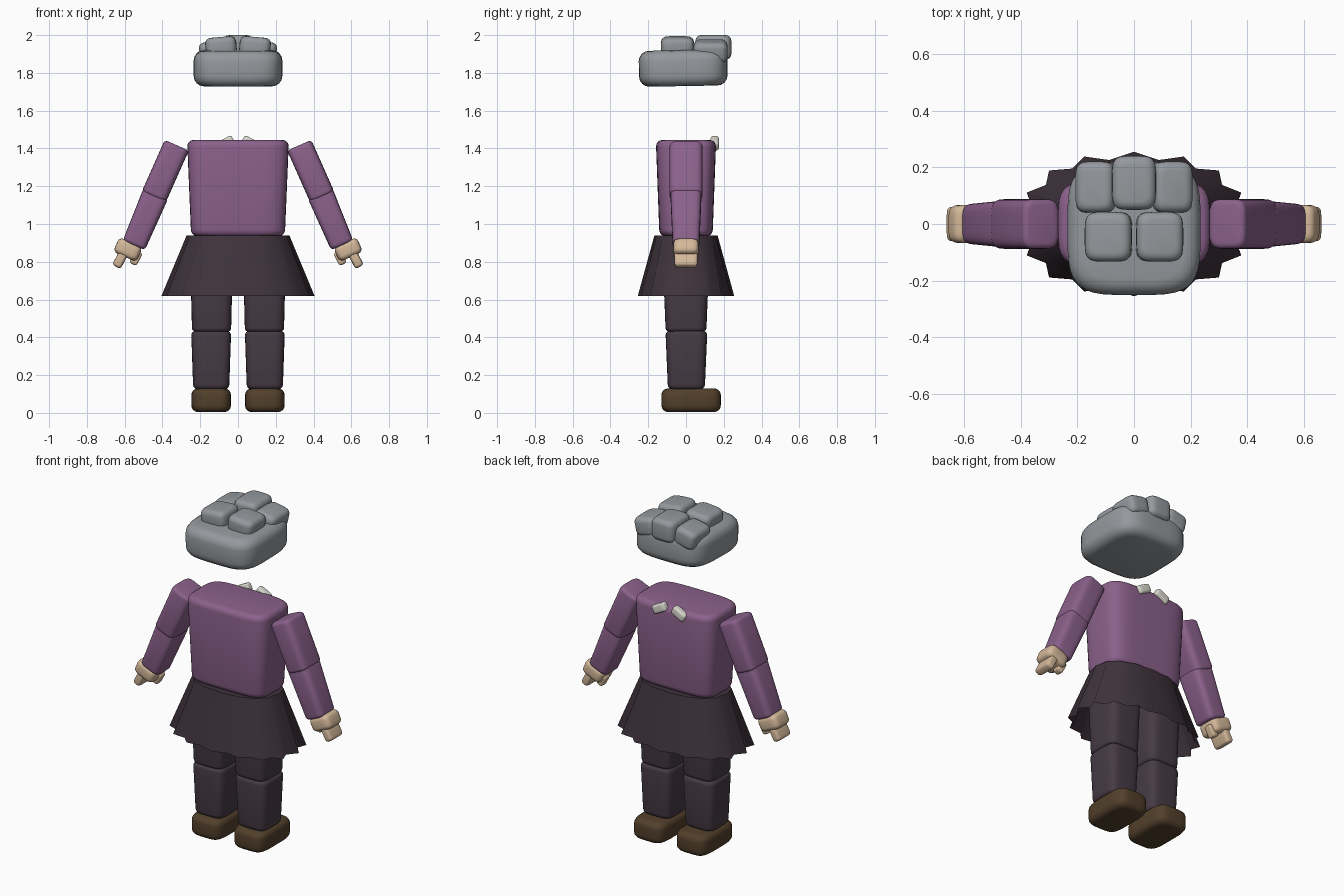
import bpy, bmesh, math
from mathutils import Matrix, Vector

default = bpy.data.objects.get("Cube")
if default:
    bpy.data.objects.remove(default)


def material(name, color):
    m = bpy.data.materials.new(name)
    m.use_nodes = True
    m.diffuse_color = (*color, 1)
    m.node_tree.nodes["Principled BSDF"].inputs["Base Color"].default_value = (*color, 1)
    return m


purple = material("purple_knit", (0.26, 0.12, 0.26))
skirt_dark = material("dark_skirt", (0.05, 0.033, 0.045))
stocking = material("dark_stocking", (0.062, 0.043, 0.058))
brown = material("brown_leather", (0.085, 0.05, 0.024))
grey = material("grey_hair", (0.30, 0.32, 0.34))
skin = material("skin", (0.66, 0.48, 0.32))
cream = material("cream_collar", (0.70, 0.69, 0.62))


def oval(angle, power):
    """Point on a unit superellipse."""
    c, s = math.cos(angle), math.sin(angle)
    e = 2 / power
    return math.copysign(abs(c) ** e, c), math.copysign(abs(s) ** e, s)


def finish(bm, name, mat):
    bmesh.ops.recalc_face_normals(bm, faces=bm.faces)
    mesh = bpy.data.meshes.new(name)
    bm.to_mesh(mesh)
    bm.free()
    mesh.materials.append(mat)
    obj = bpy.data.objects.new(name, mesh)
    bpy.context.collection.objects.link(obj)
    return obj


def loft(bm, rings):
    """Skin a stack of rings with smooth quads."""
    loops = [[bm.verts.new(p) for p in ring] for ring in rings]
    for a, b in zip(loops, loops[1:]):
        for i in range(len(a)):
            j = (i + 1) % len(a)
            bm.faces.new((a[i], a[j], b[j], b[i])).smooth = True
    return loops


def soft_box(name, center, size, mat, edge=0.03, base=(1, 1), power=4.5,
             tilt=0, pitch=0, sides=40):
    """Upright cushion block: rounded plan, rounded rims, scaled at its base."""
    w, d, h = (v / 2 for v in size)
    steps = [math.radians(a) for a in (0, 22.5, 45, 67.5, 90)]
    levels = [(-h + edge * (1 - math.cos(a)), edge * (1 - math.sin(a))) for a in steps]
    levels += [(-z, inset) for z, inset in reversed(levels)]
    rings = []
    for z, inset in levels:
        t = (z + h) / (2 * h)
        sx = (w - inset) * (base[0] + (1 - base[0]) * t)
        sy = (d - inset) * (base[1] + (1 - base[1]) * t)
        ring = []
        for i in range(sides):
            px, py = oval(math.tau * (i + 0.5) / sides, power)
            ring.append(Vector((px * sx, py * sy, z)))
        rings.append(ring)
    bm = bmesh.new()
    loops = loft(bm, rings)
    for loop in (loops[0], loops[-1]):
        bm.faces.new(loop).smooth = True
    turn = Matrix.Rotation(math.radians(tilt), 4, 'Y') @ Matrix.Rotation(math.radians(pitch), 4, 'X')
    bm.transform(Matrix.Translation(center) @ turn)
    return finish(bm, name, mat)


def pair(name, center, size, mat, tilt=0, **kw):
    """Same part on both sides of the body."""
    for side, s in (("left", 1), ("right", -1)):
        x, y, z = center
        soft_box(f"{side}_{name}", (s * x, y, z), size, mat, tilt=s * tilt, **kw)


# Hair: broad cap with five curls on top
soft_box("hair_cap", (0, -0.015, 1.825), (0.47, 0.47, 0.19), grey,
         edge=0.055, power=4, pitch=1)
soft_box("hair_curl_back", (0, 0.145, 1.935), (0.155, 0.19, 0.13), grey, edge=0.03)
pair("hair_curl_back", (0.133, 0.13, 1.915), (0.14, 0.18, 0.11), grey, tilt=12, edge=0.03)
pair("hair_curl_front", (0.09, -0.045, 1.94), (0.165, 0.175, 0.10), grey, tilt=5, edge=0.03)

# Torso and collar tabs
soft_box("torso", (0, 0, 1.19), (0.54, 0.32, 0.51), purple,
         edge=0.035, base=(0.92, 0.88), power=4.5)
pair("collar_tab", (0.065, 0.152, 1.428), (0.09, 0.045, 0.05), cream, tilt=28, edge=0.012)

# Pleated skirt, open at the hem
hem, waist = [], []
count = 32
for i in range(count):
    px, py = oval(math.tau * i / count, 2.3)
    fold = 0.90 if i % 2 else 1.0
    gather = 0.97 if i % 2 else 1.0
    hem.append((0.405 * px * fold, 0.255 * py * fold, 0.62))
    waist.append((0.272 * px * gather, 0.167 * py * gather, 0.94))
bm = bmesh.new()
top = loft(bm, [hem, waist])[-1]
cap = bm.faces.new(top)
for e in cap.edges:
    e.smooth = False
finish(bm, "skirt", skirt_dark)

# Arms
pair("upper_arm", (0.385, 0, 1.28), (0.14, 0.175, 0.30), purple, tilt=-24, edge=0.02)
pair("forearm", (0.493, 0, 1.025), (0.142, 0.165, 0.30), purple, tilt=-23, edge=0.02,
     base=(0.90, 0.86))

# Hands
pair("palm", (0.583, 0, 0.865), (0.135, 0.135, 0.085), skin, tilt=-24, edge=0.025)
pair("fingers", (0.622, 0, 0.815), (0.05, 0.12, 0.095), skin, tilt=-28, edge=0.016)
pair("thumb", (0.54, 0.015, 0.82), (0.042, 0.05, 0.075), skin, tilt=-28, edge=0.014)

# Legs and shoes
pair("thigh", (0.14, 0, 0.61), (0.225, 0.245, 0.36), stocking, edge=0.02, base=(0.92, 0.88))
pair("shin", (0.142, 0.002, 0.28), (0.212, 0.222, 0.31), stocking, edge=0.025, base=(0.90, 0.88))
pair("shoe", (0.142, 0.027, 0.067), (0.21, 0.315, 0.125), brown, edge=0.035)
